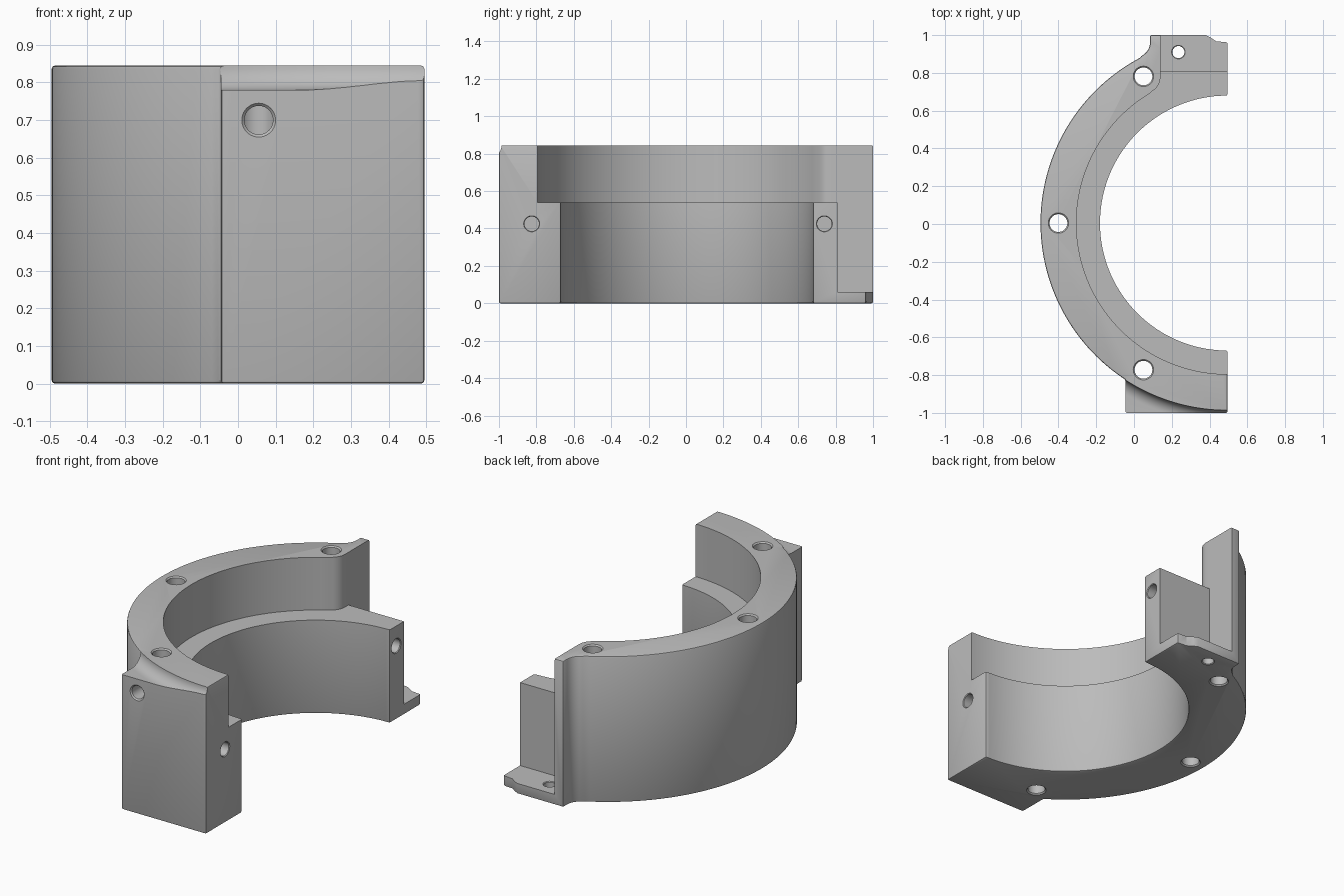
import bpy
import bmesh
from math import cos, sin, pi, radians, sqrt
from mathutils import Vector

old = bpy.data.objects.get("Cube")
if old:
    bpy.data.objects.remove(old, do_unlink=True)

CX, CY = 0.495, 0.005          # centre of the half ring
R_OUT, R_STEP, R_IN = 0.99, 0.80, 0.675
HEIGHT, LEDGE, FLOOR = 0.845, 0.54, 0.06

grey = bpy.data.materials.new("plain grey")
grey.use_nodes = True
colour = (0.5, 0.5, 0.5, 1)
grey.diffuse_color = colour
grey.node_tree.nodes["Principled BSDF"].inputs["Base Color"].default_value = colour


def arc(radius, start, end, count):
    """Points on a circle about the ring centre, angles in degrees."""
    angles = [radians(start + (end - start) * i / count) for i in range(count + 1)]
    return [(CX + radius * cos(a), CY + radius * sin(a)) for a in angles]


def curve(a, b, c, count=6):
    """Quadratic curve from a to c, pulled towards b."""
    a, b, c = Vector(a), Vector(b), Vector(c)
    steps = [i / count for i in range(count + 1)]
    return [tuple(a * (1 - t) ** 2 + b * 2 * t * (1 - t) + c * t * t) for t in steps]


def loft(name, loops):
    """Closed solid through a series of loops with equal point counts."""
    bm = bmesh.new()
    rings = [[bm.verts.new(p) for p in loop] for loop in loops]
    n = len(rings[0])
    for low, high in zip(rings, rings[1:]):
        for i in range(n):
            j = (i + 1) % n
            bm.faces.new((low[i], low[j], high[j], high[i]))
    bm.faces.new(rings[0][::-1])
    bm.faces.new(rings[-1])
    bm.normal_update()
    if bm.calc_volume(signed=True) < 0:
        bmesh.ops.reverse_faces(bm, faces=bm.faces[:])
    mesh = bpy.data.meshes.new(name)
    bm.to_mesh(mesh)
    bm.free()
    mesh.materials.append(grey)
    obj = bpy.data.objects.new(name, mesh)
    bpy.context.collection.objects.link(obj)
    return obj


def prism(name, outline, z0, z1):
    return loft(name, [[(x, y, z) for x, y in outline] for z in (z0, z1)])


def hole(start, direction, depth, radius, through=False, lip=0.007):
    """Round drill with a chamfered mouth."""
    start, axis = Vector(start), Vector(direction)
    side = axis.orthogonal().normalized()
    other = axis.cross(side)
    stations = [(-0.02, radius + lip + 0.02), (lip, radius)]
    if through:
        stations += [(depth - lip, radius), (depth + 0.02, radius + lip + 0.02)]
    else:
        stations += [(depth, radius)]
    turns = [2 * pi * i / 40 for i in range(40)]
    return loft("drill", [[start + axis * d + (side * cos(t) + other * sin(t)) * r
                           for t in turns] for d, r in stations])


def apply(obj, modifier):
    bpy.ops.object.select_all(action="DESELECT")
    bpy.context.view_layer.objects.active = obj
    obj.select_set(True)
    bpy.ops.object.modifier_apply(modifier=modifier.name)


def cut(obj, cutter):
    mod = obj.modifiers.new("cut", "BOOLEAN")
    mod.operation = "DIFFERENCE"
    mod.solver = "EXACT"
    mod.object = cutter
    apply(obj, mod)
    bpy.data.objects.remove(cutter, do_unlink=True)


# Half ring with front block and rear flange, as one outline
outline = [(CX, -1), (-0.045, -1)]
outline += arc(R_OUT, 236.9, 118, 72)
outline += curve((0.04, 0.89), (0.085, 0.915), (0.085, 0.965))
outline += [(0.085, 1), (0.38, 1), (0.405, 0.988), (0.435, 0.967), (CX, 0.962)]
outline += arc(R_IN, 90, 270, 90)
body = prism("half_ring_housing", outline, 0, HEIGHT)

# Softened outer edges
bevel = body.modifiers.new("soft_edges", "BEVEL")
bevel.width = 0.008
bevel.segments = 2
bevel.limit_method = "ANGLE"
bevel.angle_limit = radians(35)
apply(body, bevel)

# Wide upper bore, opening out at the rear into a straight wall
step = arc(R_STEP, 270, 121, 80)
step += curve((0.095, 0.702), (0.14, 0.73), (0.14, 0.78))
step += [(0.14, 1.3), (1, 1.3), (1, CY - R_STEP)]
cut(body, prism("upper_bore", step, LEDGE, 1))

# Rear pocket down to the thin flange
cut(body, prism("rear_pocket", [(0.14, 0.81), (1, 0.81), (1, 1.3), (0.14, 1.3)], FLOOR, 1.1))

# Front block top, blended up to the ring with a concave fillet
fillet, shoulder, wall = 0.065, 0.78, R_OUT + 0.001
section = [(wall + fillet * (1 - sin(a)), shoulder + fillet * (1 - cos(a)))
           for a in [pi / 2 * i / 10 for i in range(11)]]
section += [(wall, 1), (1.5, 1), (1.5, shoulder)]
loops = []
for i in range(57):
    a = radians(225 + i)
    loops.append([(CX + r * cos(a), CY + r * sin(a), z) for r, z in section])
cut(body, loft("block_shoulder", loops))

# Three vertical bolt holes and the flange hole
reach = 0.895
offset = sqrt(reach ** 2 - (CX - 0.05) ** 2)
for x, y in ((0.05, CY + offset), (0.05, CY - offset), (CX - reach, CY)):
    cut(body, hole((x, y, 0), (0, 0, 1), HEIGHT, 0.047, through=True))
cut(body, hole((0.235, 0.91, 0), (0, 0, 1), FLOOR, 0.032, through=True, lip=0.004))

# Front cross hole and the two holes in the split faces
cut(body, hole((0.055, -1, 0.70), (0, 1, 0), 0.235, 0.038))
for y in (-0.825, 0.74):
    cut(body, hole((CX, y, 0.425), (-1, 0, 0), 0.3, 0.039, lip=0.004))

bpy.ops.object.select_all(action="DESELECT")
body.select_set(True)
bpy.context.view_layer.objects.active = body
bpy.ops.object.shade_smooth_by_angle(angle=radians(30))
